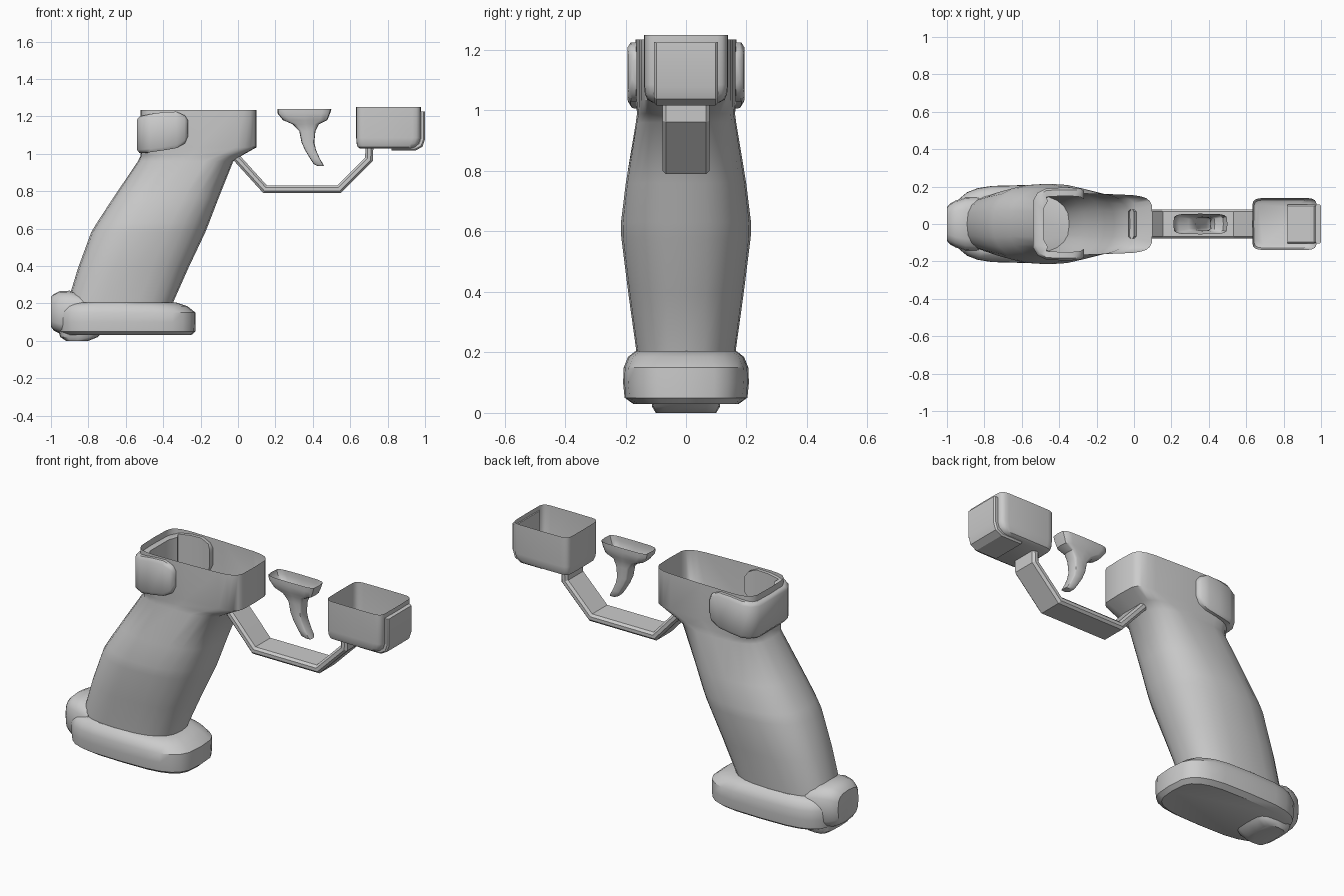
import bpy, bmesh
from math import cos, sin, pi, radians, copysign
from mathutils import Vector


def loft(name, rings, cap_start=False, cap_end=False, angle=35):
    """Skin a list of equal-length point rings."""
    bm = bmesh.new()
    rows = [[bm.verts.new(p) for p in r] for r in rings]
    n = len(rows[0])
    for a, b in zip(rows, rows[1:]):
        for i in range(n):
            j = (i + 1) % n
            bm.faces.new((a[i], a[j], b[j], b[i]))
    if cap_start:
        bm.faces.new(rows[0][::-1])
    if cap_end:
        bm.faces.new(rows[-1])
    bmesh.ops.recalc_face_normals(bm, faces=bm.faces)
    me = bpy.data.meshes.new(name)
    bm.to_mesh(me)
    bm.free()
    me.shade_smooth()
    me.set_sharp_from_angle(angle=radians(angle))
    ob = bpy.data.objects.new(name, me)
    bpy.context.collection.objects.link(ob)
    return ob


def ring(x0, x1, hy, z, n=3, seg=24, taper=0.0):
    """Horizontal rounded-rectangle ring; higher n is squarer."""
    pts = []
    for i in range(seg):
        t = 2 * pi * i / seg
        c, s = cos(t), sin(t)
        u = copysign(abs(c) ** (2 / n), c)
        v = copysign(abs(s) ** (2 / n), s)
        pts.append(((x0 + x1) / 2 + u * (x1 - x0) / 2, v * hy * (1 - taper * u), z))
    return pts


def strap(name, path, hy, thick, bevel, caps=False):
    """Sweep a bevelled flat section along a mitred path in the xz plane."""
    P = [Vector(p) for p in path]
    h = thick / 2
    sec = [(-hy, -h + bevel), (-hy + bevel, -h), (hy - bevel, -h), (hy, -h + bevel),
           (hy, h - bevel), (hy - bevel, h), (-hy + bevel, h), (-hy, h - bevel)]
    rings = []
    for i, p in enumerate(P):
        d0 = (p - P[max(i - 1, 0)]).normalized()
        d1 = (P[min(i + 1, len(P) - 1)] - p).normalized()
        t = (d0 + d1).normalized()
        nrm = Vector((-t.y, t.x)) / max(t.dot(d1 if d1.length else d0), 0.5)
        rings.append([(p.x + nrm.x * b, a, p.y + nrm.y * b) for a, b in sec])
    return loft(name, rings, caps, caps, 25)


# Hollow grip flaring into the open collar
loft("grip", [
    ring(-0.92, -0.36, 0.160, 0.15, 2.6),
    ring(-0.91, -0.345, 0.165, 0.21, 2.6),
    ring(-0.855, -0.265, 0.190, 0.39, 2.5),
    ring(-0.785, -0.175, 0.214, 0.58, 2.4),
    ring(-0.755, -0.155, 0.215, 0.63, 2.4),
    ring(-0.670, -0.105, 0.199, 0.76, 2.5),
    ring(-0.535, -0.025, 0.166, 0.96, 3.0),
    ring(-0.520, 0.020, 0.162, 0.99, 4.0, taper=0.03),
    ring(-0.520, 0.100, 0.163, 1.035, 6.0, taper=0.06),
    ring(-0.520, 0.100, 0.163, 1.235, 6.0, taper=0.06),
], angle=40)

# Flared base
loft("grip_base", [
    ring(-0.92, -0.25, 0.175, 0.03, 3.4),
    ring(-0.955, -0.228, 0.203, 0.05, 3.4),
    ring(-0.96, -0.226, 0.208, 0.10, 3.4),
    ring(-0.96, -0.226, 0.206, 0.15, 3.4),
    ring(-0.95, -0.27, 0.192, 0.185, 3.2),
    ring(-0.93, -0.33, 0.166, 0.205, 2.8),
], True, True)

# Bump under the heel
loft("heel_pad", [
    ring(-0.92, -0.80, 0.100, 0.0, 4, 16),
    ring(-0.95, -0.75, 0.112, 0.02, 4, 16),
    ring(-0.96, -0.72, 0.115, 0.05, 4, 16),
], True, True)


# Knob at the back of the base
def end_ring(x, hy, z0, z1):
    return [(x, p[1], p[0]) for p in ring(z0, z1, hy, 0, 3.2, 16)]


loft("heel_knob", [
    end_ring(-0.83, 0.150, 0.03, 0.25),
    end_ring(-0.90, 0.145, 0.03, 0.268),
    end_ring(-0.955, 0.125, 0.04, 0.265),
    end_ring(-0.985, 0.108, 0.055, 0.25),
    end_ring(-1.00, 0.090, 0.075, 0.235),
], True, True)

# Thumb rest wrapped round the back of the collar: x, y, bottom, top
half = [(-0.268, 0.178, 1.09, 1.18), (-0.285, 0.190, 1.055, 1.205),
        (-0.33, 0.194, 1.03, 1.225), (-0.40, 0.194, 1.018, 1.222),
        (-0.47, 0.190, 1.008, 1.212), (-0.515, 0.168, 1.005, 1.205),
        (-0.54, 0.125, 1.003, 1.20)]
wrap = half + [(x, -y, a, b) for x, y, a, b in reversed(half)]
rings = []
for x, y, a, b in wrap:
    ix = x + (0.055 if x < -0.5 else 0.0)
    iy = copysign(abs(y) - 0.045, y)
    cx, cy = x + (ix - x) * 0.25, y + (iy - y) * 0.25
    rings.append([(ix, iy, a), (cx, cy, a), (x, y, a + 0.018),
                  (x, y, b - 0.018), (cx, cy, b), (ix, iy, b)])
loft("thumb_rest", rings, True, True, 50)

# Trigger guard, hollow with open ends
strap("trigger_guard", [(-0.015, 0.985), (0.0, 0.97), (0.145, 0.81), (0.54, 0.81),
                        (0.70, 0.97), (0.703, 1.04)], 0.078, 0.042, 0.012)

# Trigger, a shell open at the top
loft("trigger", [ring(a, b, w, z, 5, 16) for a, b, w, z in [
    (0.21, 0.50, 0.055, 1.24), (0.212, 0.492, 0.055, 1.215),
    (0.24, 0.478, 0.050, 1.18), (0.292, 0.432, 0.040, 1.158),
    (0.328, 0.414, 0.036, 1.12), (0.340, 0.408, 0.034, 1.06),
    (0.358, 0.417, 0.033, 1.02), (0.385, 0.437, 0.031, 0.975),
    (0.405, 0.455, 0.028, 0.945), (0.425, 0.460, 0.020, 0.935)]], False, True)

# Front housing, an open box with a rounded lower edge
loft("front_housing", [
    ring(0.632, 0.978, 0.139, 1.25, 9),
    ring(0.632, 0.978, 0.139, 1.085, 9),
    ring(0.634, 0.968, 0.136, 1.055, 9),
    ring(0.640, 0.950, 0.128, 1.036, 9),
    ring(0.655, 0.925, 0.112, 1.027, 9),
], False, True)

# Strip wrapped over the nose of the housing
strap("front_strip", [(0.82, 1.032), (0.945, 1.032), (0.974, 1.048), (0.985, 1.08),
                      (0.985, 1.225)], 0.105, 0.03, 0.008, True)
